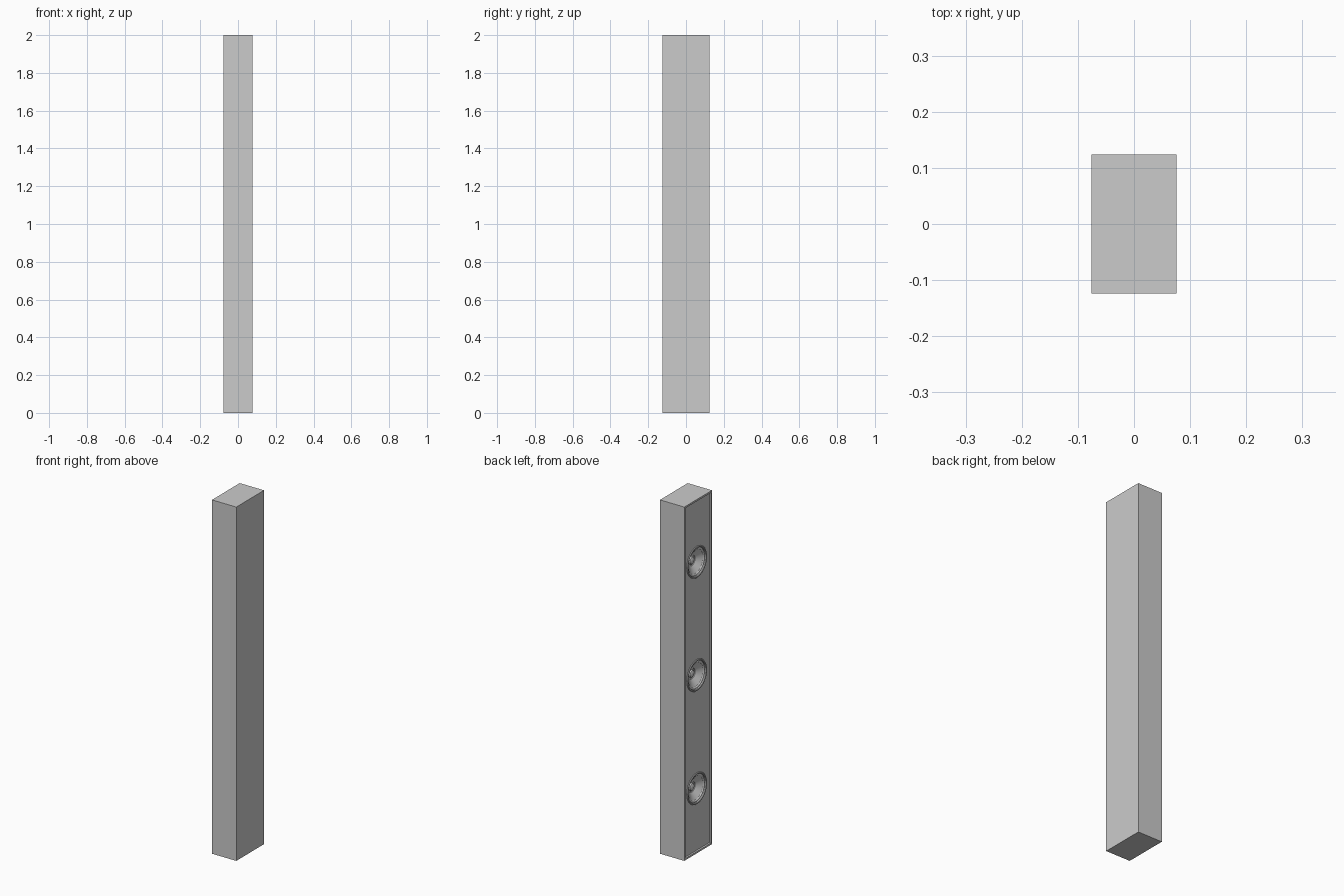
import bpy, bmesh
from math import cos, sin, pi, radians

if "Cube" in bpy.data.objects:
    bpy.data.objects.remove(bpy.data.objects["Cube"])

HX, HY, H = 0.076, 0.124, 2.0     # half width, half depth, height
FRAME, RECESS = 0.01, 0.01        # baffle border and inset (on the -x side)
PANEL_X = -HX + RECESS
DRIVER_Z = (0.36, 1.0, 1.64)
SEG = 48


def box(name, lo, hi):
    bm = bmesh.new()
    bmesh.ops.create_cube(bm, size=1)
    for v in bm.verts:
        v.co = [l + (c + 0.5) * (h - l) for c, l, h in zip(v.co, lo, hi)]
    return finish(bm, name)


def finish(bm, name):
    bmesh.ops.recalc_face_normals(bm, faces=bm.faces)
    me = bpy.data.meshes.new(name)
    bm.to_mesh(me)
    bm.free()
    ob = bpy.data.objects.new(name, me)
    bpy.context.collection.objects.link(ob)
    return ob


def lathe(name, profile, z, closed=False):
    """Spin (depth into panel, radius) points about an x-parallel axis."""
    bm = bmesh.new()
    rings = []
    for d, r in profile:
        n = 1 if r == 0 else SEG
        rings.append([bm.verts.new((PANEL_X + d, r * cos(2 * pi * i / SEG),
                                    z + r * sin(2 * pi * i / SEG))) for i in range(n)])
    pairs = list(zip(rings, rings[1:]))
    if closed:
        pairs.append((rings[-1], rings[0]))
    for a, b in pairs:
        for i in range(SEG):
            j = (i + 1) % SEG
            quad = [a[i % len(a)], a[j % len(a)], b[j % len(b)], b[i % len(b)]]
            bm.faces.new(list(dict.fromkeys(quad)))
    return finish(bm, name)


def smooth(ob):
    bpy.ops.object.select_all(action='DESELECT')
    ob.select_set(True)
    bpy.context.view_layer.objects.active = ob
    bpy.ops.object.shade_smooth_by_angle(angle=radians(30))


def carve(ob, cutter):
    mod = ob.modifiers.new("carve", 'BOOLEAN')
    mod.operation, mod.solver, mod.object = 'DIFFERENCE', 'EXACT', cutter
    bpy.context.view_layer.objects.active = ob
    bpy.ops.object.modifier_apply(modifier=mod.name)
    bpy.data.objects.remove(cutter)


# Cabinet with inset baffle
cabinet = box("cabinet", (-HX, -HY, 0), (HX, HY, H))
carve(cabinet, box("baffle_cutter", (-HX - 0.05, -HY + FRAME, FRAME),
                   (PANEL_X, HY - FRAME, H - FRAME)))

# Cone hollow: lip, surround seat, cone, centre dome
cone = [(-0.005, 0), (-0.005, 0.08), (0.006, 0.08), (0.006, 0.066), (0.030, 0.030),
        (0.034, 0.029), (0.034, 0.022), (0.027, 0.019), (0.023, 0.011), (0.021, 0)]
# Trim ring around each driver
trim = [(0.002, 0.088), (-0.003, 0.088), (-0.005, 0.086), (-0.005, 0.081),
        (-0.003, 0.079), (0.002, 0.079)]
# Half-round rubber surround
surround = [(0.007 - 0.006 * sin(pi * k / 8), 0.0725 + 0.0065 * cos(pi * k / 8))
            for k in range(9)]

for n, z in enumerate(DRIVER_Z, 1):
    carve(cabinet, lathe("cone_cutter", cone, z))
    smooth(lathe(f"trim_ring_{n}", trim, z, closed=True))
    smooth(lathe(f"surround_{n}", surround, z, closed=True))
smooth(cabinet)
